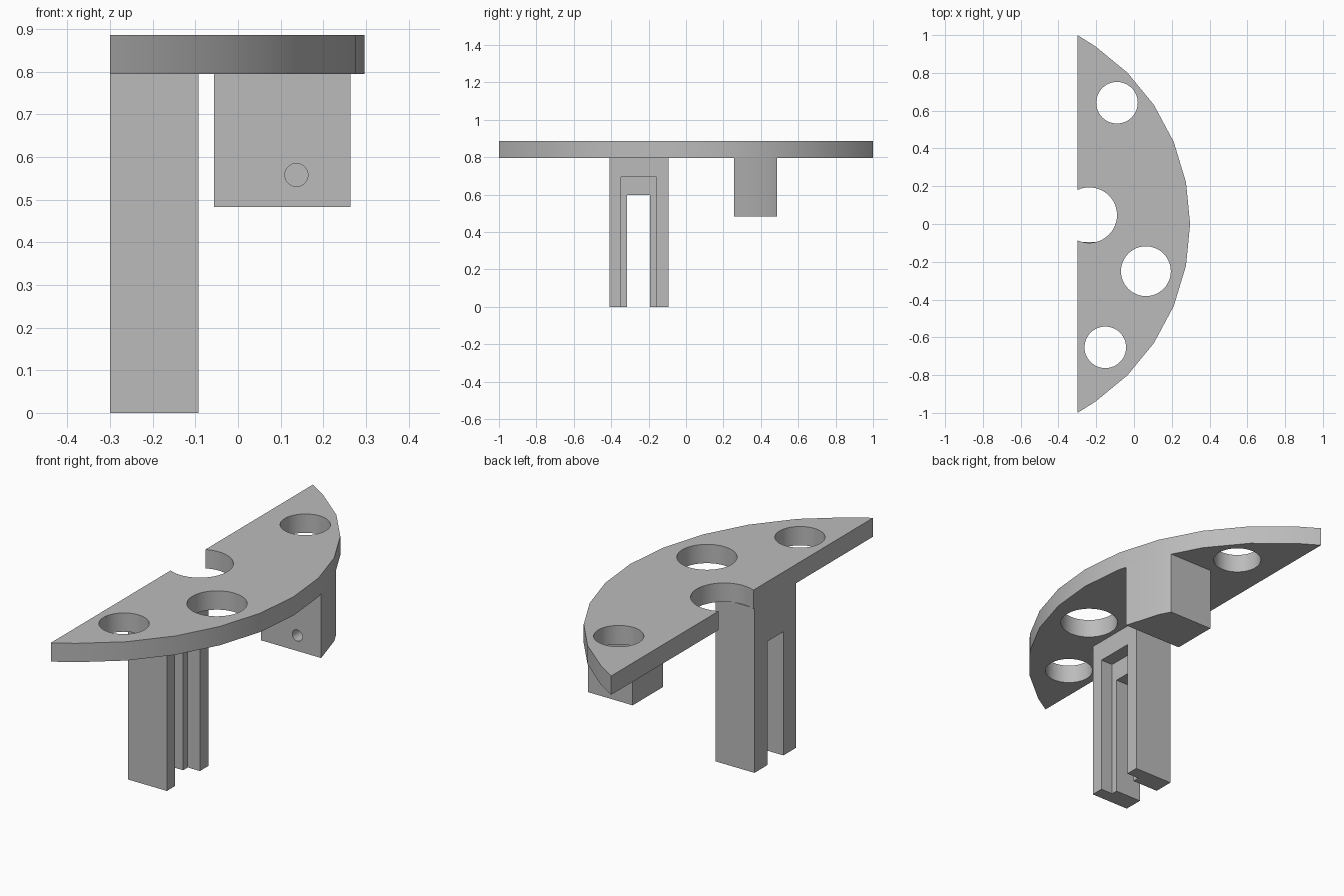
import bpy
import bmesh
from math import radians, sin, cos
from mathutils import Matrix, Vector

if "Cube" in bpy.data.objects:
    bpy.data.objects.remove(bpy.data.objects["Cube"], do_unlink=True)

grey = bpy.data.materials.new("plain grey")
grey.use_nodes = True
grey.diffuse_color = (0.5, 0.5, 0.5, 1)
grey.node_tree.nodes["Principled BSDF"].inputs["Base Color"].default_value = (0.5, 0.5, 0.5, 1)

PLATE_BOTTOM, PLATE_TOP = 0.795, 0.886
BACK_X = -0.3
RADIUS, CENTRE_X = 1.133, -0.836


def make_object(name, bm):
    bmesh.ops.recalc_face_normals(bm, faces=bm.faces[:])
    mesh = bpy.data.meshes.new(name)
    bm.to_mesh(mesh)
    bm.free()
    mesh.materials.append(grey)
    obj = bpy.data.objects.new(name, mesh)
    bpy.context.collection.objects.link(obj)
    return obj


def extrude_outline(bm, points, offset):
    """Fill a closed outline and extrude it by an offset."""
    face = bm.faces.new([bm.verts.new(p) for p in points])
    result = bmesh.ops.extrude_face_region(bm, geom=[face], use_keep_orig=True)
    moved = [g for g in result["geom"] if isinstance(g, bmesh.types.BMVert)]
    bmesh.ops.translate(bm, verts=moved, vec=Vector(offset))


def cut_cylinder(target, centre, radius, depth, axis="Z"):
    """Bore a round hole and discard the cutter."""
    bm = bmesh.new()
    turn = Matrix.Rotation(radians(90), 4, "X") if axis == "Y" else Matrix()
    bmesh.ops.create_cone(bm, cap_ends=True, segments=48, radius1=radius, radius2=radius,
                          depth=depth, matrix=Matrix.Translation(centre) @ turn)
    cutter = make_object("hole_cutter", bm)
    cutter.hide_render = True
    mod = target.modifiers.new("hole", "BOOLEAN")
    mod.operation = "DIFFERENCE"
    mod.solver = "EXACT"
    mod.object = cutter
    bpy.context.view_layer.objects.active = target
    bpy.ops.object.modifier_apply(modifier=mod.name)
    bpy.data.objects.remove(cutter, do_unlink=True)


# Faceted arc along the outer edge of the plate
arc = [(BACK_X, -1.0)]
for i in range(-5, 6):
    a = radians(11.25 * i)
    arc.append((CENTRE_X + RADIUS * cos(a), RADIUS * sin(a)))
arc.append((BACK_X, 1.0))


def edge_x(y):
    for (x0, y0), (x1, y1) in zip(arc, arc[1:]):
        if y0 <= y <= y1:
            return x0 + (x1 - x0) * (y - y0) / (y1 - y0)


# Segment-shaped top plate with three holes and a round notch
bm = bmesh.new()
extrude_outline(bm, [(x, y, PLATE_BOTTOM) for x, y in arc], (0, 0, PLATE_TOP - PLATE_BOTTOM))
plate = make_object("top_plate", bm)
for x, y, r in [(-0.09, 0.642, 0.11), (0.063, -0.25, 0.132),
                (-0.152, -0.653, 0.11), (-0.237, 0.047, 0.147)]:
    cut_cylinder(plate, (x, y, 0.84), r, 0.4)

# Slotted leg: a wide arch at the outer side, a narrow arch behind it
bm = bmesh.new()
Y0, Y1 = -0.41, -0.094
for x0, x1, a, b, top in [(BACK_X, -0.158, -0.315, -0.193, 0.597),
                          (-0.158, -0.093, -0.347, -0.158, 0.695)]:
    outline = [(Y0, 0), (a, 0), (a, top), (b, top), (b, 0), (Y1, 0),
               (Y1, PLATE_BOTTOM), (Y0, PLATE_BOTTOM)]
    extrude_outline(bm, [(x0, y, z) for y, z in outline], (x1 - x0, 0, 0))
leg = make_object("slotted_leg", bm)

# Hanging block whose outer side follows the plate edge
bm = bmesh.new()
B0, B1, BLOCK_BOTTOM = 0.257, 0.487, 0.483
middle = [p for p in arc if B0 < p[1] < B1]
outline = [(-0.056, B0), (edge_x(B0), B0), *middle, (edge_x(B1), B1), (-0.056, B1)]
extrude_outline(bm, [(x, y, BLOCK_BOTTOM) for x, y in outline],
                (0, 0, PLATE_BOTTOM - BLOCK_BOTTOM))
block = make_object("hanging_block", bm)
cut_cylinder(block, (0.137, B0, 0.558), 0.027, 0.3, "Y")

# Smooth the curved walls, keep the corners sharp
for obj in (plate, leg, block):
    bpy.ops.object.select_all(action="DESELECT")
    obj.select_set(True)
    bpy.context.view_layer.objects.active = obj
    bpy.ops.object.shade_smooth_by_angle(angle=radians(30))
